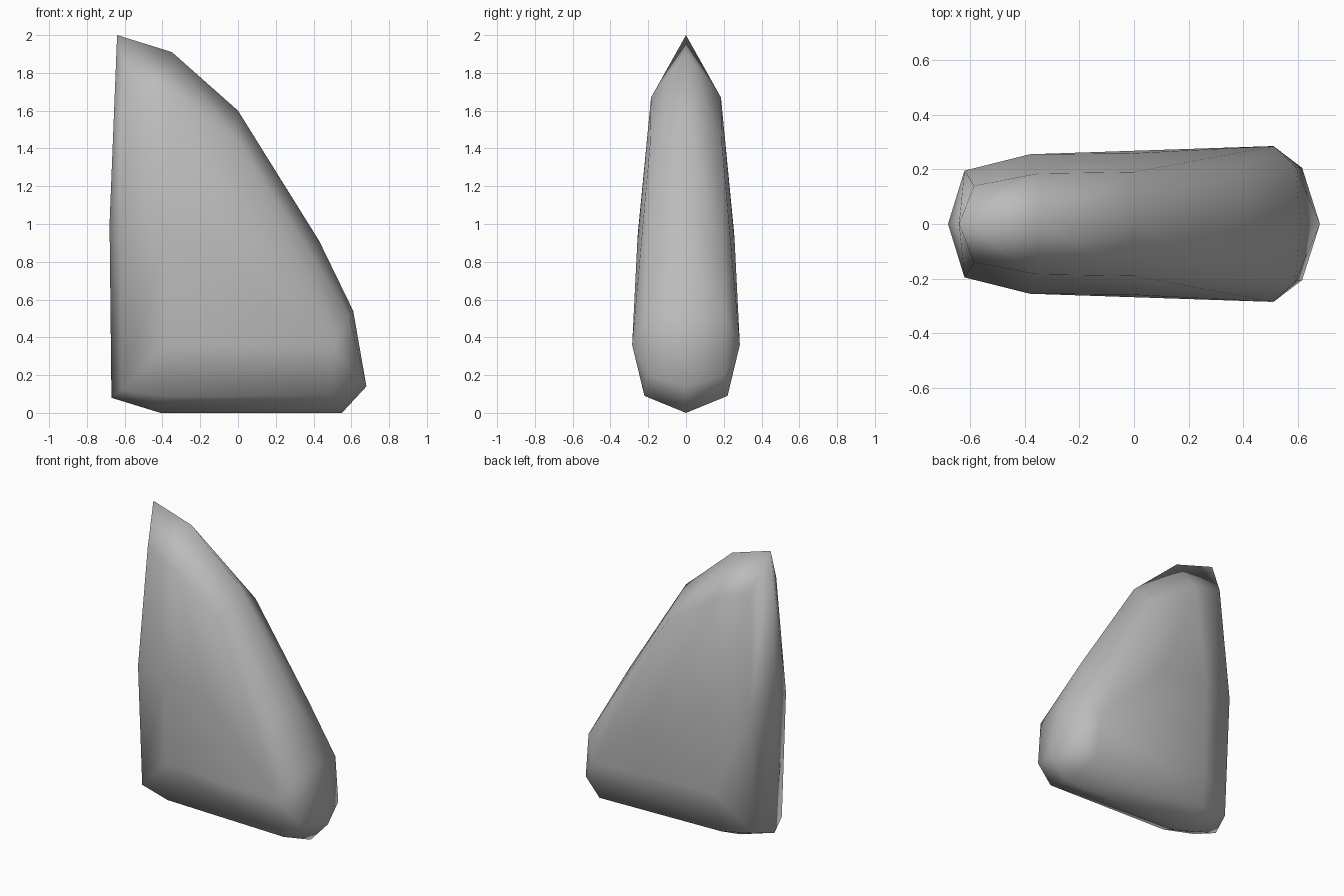
import bpy
import bmesh

cube = bpy.data.objects.get("Cube")
if cube:
    bpy.data.objects.remove(cube, do_unlink=True)

# Stone colour
stone = bpy.data.materials.new("grey stone")
stone.use_nodes = True
grey = (0.5, 0.5, 0.5, 1)
stone.diffuse_color = grey
stone.node_tree.nodes["Principled BSDF"].inputs["Base Color"].default_value = grey

# Outer rim on the centre plane (x, z)
rim = [(-0.64, 2.0), (-0.35, 1.91), (0, 1.6), (0.43, 0.91), (0.61, 0.54),
       (0.68, 0.14), (0.55, 0), (-0.41, 0), (-0.67, 0.08), (-0.68, 1.0)]

# Shoulder ring and broad flank points on one side (x, y, z)
shoulder = [(-0.585, 0.14, 1.75), (-0.35, 0.185, 1.67), (0, 0.19, 1.43),
            (0.40, 0.2, 0.82), (0.59, 0.21, 0.5), (0.615, 0.205, 0.2),
            (0.5, 0.22, 0.09), (-0.4, 0.19, 0.09), (-0.62, 0.15, 0.12),
            (-0.62, 0.195, 0.95)]
flank = [(-0.38, 0.255, 0.95), (-0.38, 0.235, 0.36), (-0.02, 0.258, 0.9),
         (0.51, 0.285, 0.36)]

# Faceted wedge skin wrapped over the mirrored points
bm = bmesh.new()
for x, z in rim:
    bm.verts.new((x, 0, z))
for x, y, z in shoulder + flank:
    for side in (1, -1):
        bm.verts.new((x, side * y, z))
bmesh.ops.convex_hull(bm, input=bm.verts[:])
loose = [v for v in bm.verts if not v.link_faces]
bmesh.ops.delete(bm, geom=loose, context='VERTS')
bmesh.ops.join_triangles(bm, faces=bm.faces[:], angle_face_threshold=0.3,
                         angle_shape_threshold=1.0)
bmesh.ops.recalc_face_normals(bm, faces=bm.faces[:])
for face in bm.faces:
    face.smooth = True

mesh = bpy.data.meshes.new("wedge_stone")
bm.to_mesh(mesh)
bm.free()
mesh.materials.append(stone)
bpy.context.collection.objects.link(bpy.data.objects.new("wedge_stone", mesh))
